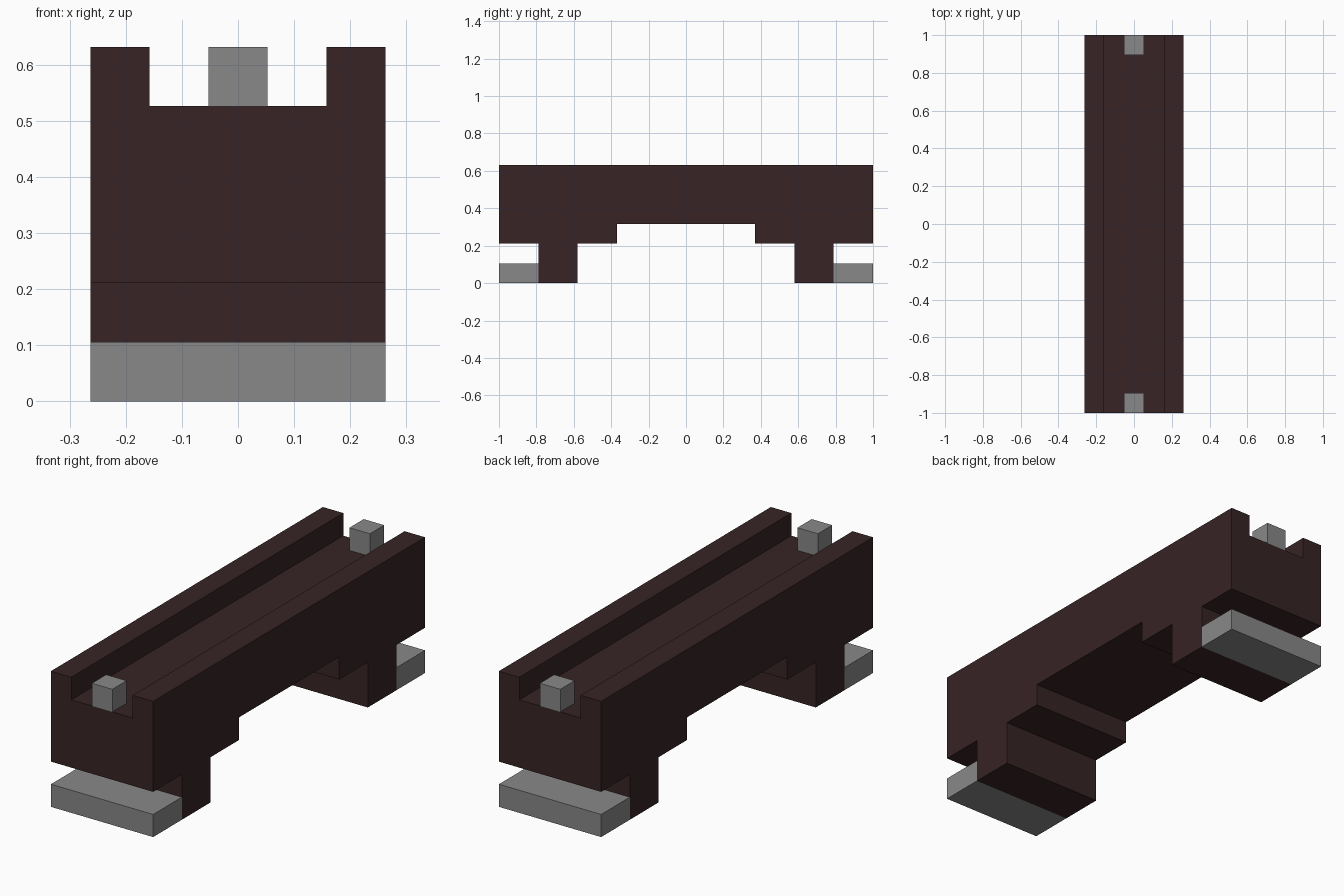
import bpy
import bmesh

cube = bpy.data.objects.get("Cube")
if cube:
    bpy.data.objects.remove(cube, do_unlink=True)

U = 2 / 19  # one block unit


def material(name, rgb):
    mat = bpy.data.materials.new(name)
    mat.use_nodes = True
    color = (*rgb, 1)
    mat.diffuse_color = color
    mat.node_tree.nodes["Principled BSDF"].inputs["Base Color"].default_value = color
    return mat


brown = material("dark brown", (0.038, 0.017, 0.018))
grey = material("mid grey", (0.246, 0.246, 0.246))


def finish(bm, name, mat):
    bmesh.ops.recalc_face_normals(bm, faces=bm.faces)
    mesh = bpy.data.meshes.new(name)
    bm.to_mesh(mesh)
    bm.free()
    mesh.materials.append(mat)
    obj = bpy.data.objects.new(name, mesh)
    bpy.context.collection.objects.link(obj)
    return obj


def box(name, size, center, mat):
    bm = bmesh.new()
    bmesh.ops.create_cube(bm, size=1)
    bmesh.ops.scale(bm, vec=[s * U for s in size], verts=bm.verts)
    bmesh.ops.translate(bm, vec=[c * U for c in center], verts=bm.verts)
    return finish(bm, name, mat)


# Beam with stepped legs: side profile (y, z) mirrored, then extruded across x
half = [(9.5, 5), (9.5, 2), (7.5, 2), (7.5, 0), (5.5, 0), (5.5, 2), (3.5, 2), (3.5, 3)]
profile = half + [(-y, z) for y, z in reversed(half)]
bm = bmesh.new()
side = bm.faces.new([bm.verts.new((-2.5 * U, y * U, z * U)) for y, z in profile])
ext = bmesh.ops.extrude_face_region(bm, geom=[side], use_keep_orig=True)
bmesh.ops.translate(bm, vec=(5 * U, 0, 0),
                    verts=[v for v in ext["geom"] if isinstance(v, bmesh.types.BMVert)])
bmesh.ops.recalc_face_normals(bm, faces=bm.faces)

# Raised rails along both long edges, leaving a channel between them
for x in (-1.5 * U, 1.5 * U):
    bmesh.ops.bisect_plane(bm, geom=bm.verts[:] + bm.edges[:] + bm.faces[:],
                           plane_co=(x, 0, 0), plane_no=(1, 0, 0))
bm.normal_update()
tops = [f for f in bm.faces if f.normal.z > 0.9
        and f.calc_center_median().z > 4.9 * U
        and abs(f.calc_center_median().x) > 1.5 * U]
ext = bmesh.ops.extrude_face_region(bm, geom=tops)
bmesh.ops.translate(bm, vec=(0, 0, U),
                    verts=[v for v in ext["geom"] if isinstance(v, bmesh.types.BMVert)])
bmesh.ops.dissolve_limit(bm, angle_limit=0.01, verts=bm.verts, edges=bm.edges)
finish(bm, "beam_body", brown)

# Grey foot plates and end studs
for label, s in (("front", -1), ("back", 1)):
    box(label + "_foot", (5, 2, 1), (0, s * 8.5, 0.5), grey)
    box(label + "_stud", (1, 1, 1), (0, s * 9, 5.5), grey)
